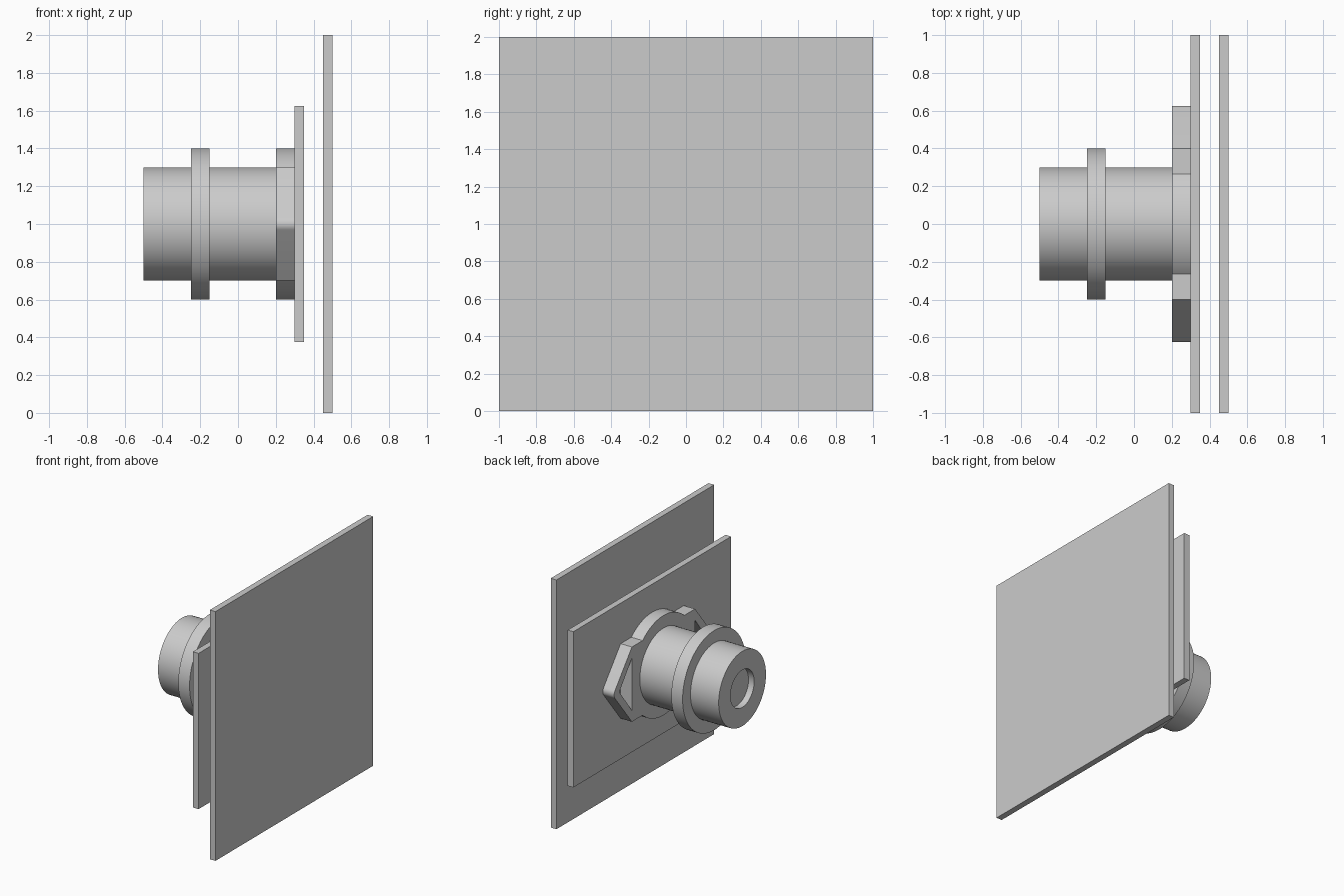
import bpy, bmesh, math
from mathutils import Matrix, Vector

cube = bpy.data.objects.get("Cube")
if cube:
    bpy.data.objects.remove(cube, do_unlink=True)

grey = bpy.data.materials.new("light_grey")
grey.use_nodes = True
GREY = (0.6, 0.6, 0.6, 1)
grey.diffuse_color = GREY
grey.node_tree.nodes["Principled BSDF"].inputs["Base Color"].default_value = GREY

# Local (x, y, z) of a drawn profile becomes world (y, z, x)
SIDEWAYS = Matrix(((0, 0, 1), (1, 0, 0), (0, 1, 0))).to_4x4()


def finish(bm, name):
    bmesh.ops.remove_doubles(bm, verts=bm.verts, dist=1e-5)
    bmesh.ops.recalc_face_normals(bm, faces=bm.faces)
    mesh = bpy.data.meshes.new(name)
    bm.to_mesh(mesh)
    bm.free()
    mesh.materials.append(grey)
    obj = bpy.data.objects.new(name, mesh)
    bpy.context.collection.objects.link(obj)
    bpy.ops.object.select_all(action='DESELECT')
    obj.select_set(True)
    bpy.context.view_layer.objects.active = obj
    bpy.ops.object.shade_smooth_by_angle(angle=math.radians(30))
    return obj


def plate(name, x0, x1, half_y, half_z):
    bm = bmesh.new()
    size = Matrix.Diagonal((x1 - x0, 2 * half_y, 2 * half_z, 1))
    place = Matrix.Translation(((x0 + x1) / 2, 0, 1))
    bmesh.ops.create_cube(bm, size=1, matrix=place @ size)
    finish(bm, name)


def turned(name, profile, closed=False):
    """Spin (x, radius) points around the lens axis."""
    bm = bmesh.new()
    verts = [bm.verts.new((x, 0, 1 + r)) for x, r in profile]
    pairs = list(zip(verts, verts[1:]))
    if closed:
        pairs.append((verts[-1], verts[0]))
    edges = [bm.edges.new(p) for p in pairs]
    bmesh.ops.spin(bm, geom=verts + edges, cent=(0, 0, 1), axis=(1, 0, 0),
                   angle=math.tau, steps=72)
    finish(bm, name)


def arc(radius, start, end, steps, centre=0):
    angles = [start + (end - start) * i / steps for i in range(steps + 1)]
    return [(centre + radius * math.cos(a), radius * math.sin(a)) for a in angles]


# Two upright plates
plate("back_panel", 0.45, 0.5, 1, 1)
plate("mounting_plate", 0.3, 0.35, 1, 0.625)

# Barrel with a shallow recess in its end, and the collar around it
turned("barrel", [(-0.45, 0), (-0.45, 0.15), (-0.5, 0.15), (-0.5, 0.3), (0.2, 0.3), (0.2, 0)])
turned("collar", [(-0.25, 0.29), (-0.25, 0.4), (-0.15, 0.4), (-0.15, 0.29)], closed=True)

# Flange outline: round body with a pointed, rounded-tip ear on each side
meet = math.asin(0.3 / 0.4)
lean = math.atan2(0.24, 0.3)
ear = [(0.4, -0.3)] + arc(0.05, -lean, lean, 8, 0.64 - 0.05 / math.cos(lean)) + [(0.4, 0.3)]
half = ear + arc(0.4, meet, math.pi - meet, 28)
outline = half + [(-y, -z) for y, z in half]
opening = [(0.4, 0.21), (0.56, 0), (0.4, -0.21)]

curve = bpy.data.curves.new("flange_profile", 'CURVE')
curve.dimensions = '2D'
curve.fill_mode = 'BOTH'
curve.extrude = 0.05
for loop in (outline, opening, [(-y, z) for y, z in opening]):
    spline = curve.splines.new('POLY')
    spline.points.add(len(loop) - 1)
    for point, (y, z) in zip(spline.points, loop):
        point.co = (y, z, 0, 1)
    spline.use_cyclic_u = True

drawn = bpy.data.objects.new("flange_profile", curve)
bpy.context.collection.objects.link(drawn)
depsgraph = bpy.context.evaluated_depsgraph_get()
bm = bmesh.new()
bm.from_mesh(drawn.evaluated_get(depsgraph).to_mesh())
bm.transform(Matrix.Translation(Vector((0.25, 0, 1))) @ SIDEWAYS)
bpy.data.objects.remove(drawn, do_unlink=True)
finish(bm, "eared_flange")
